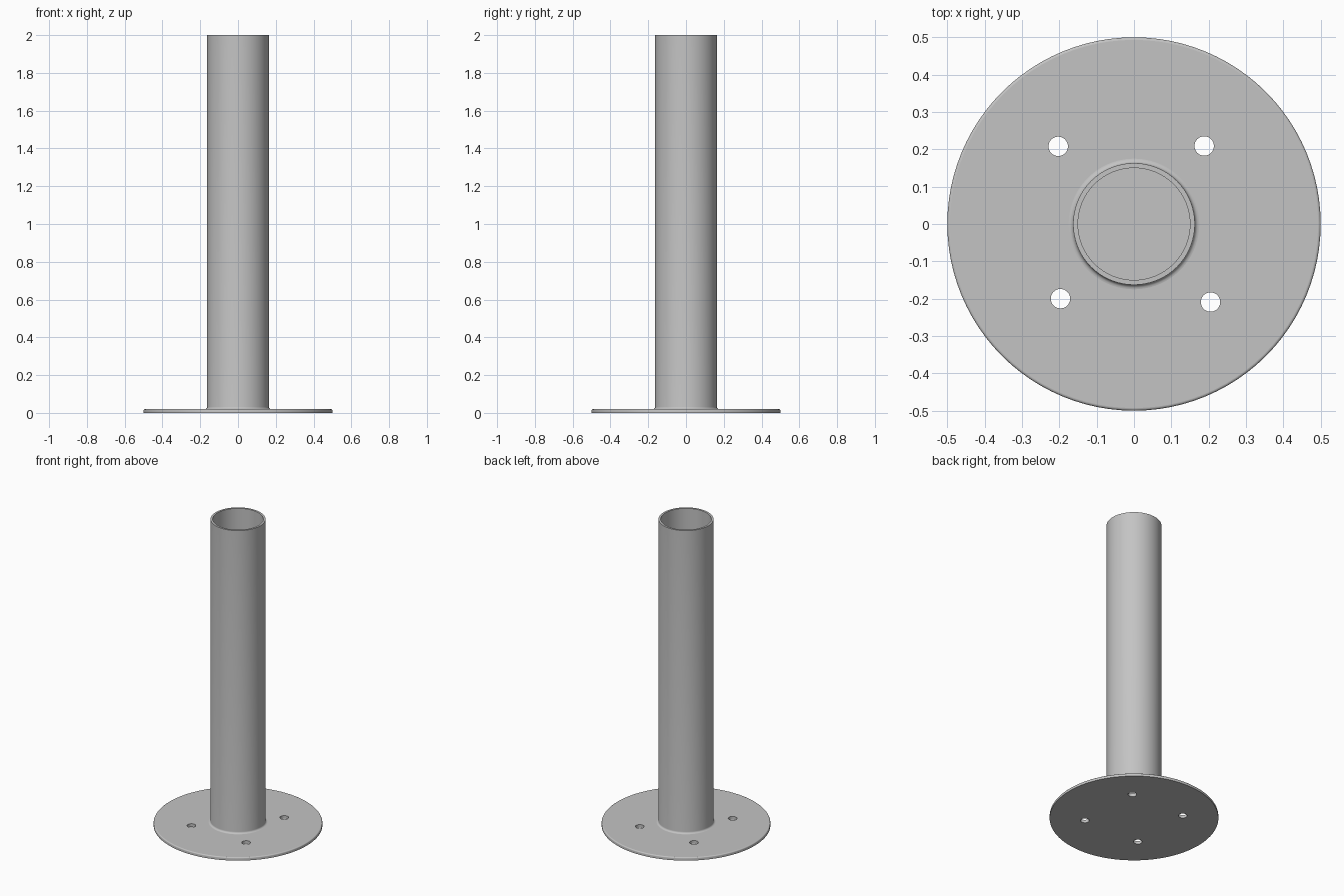
import bpy, bmesh, math

if "Cube" in bpy.data.objects:
    bpy.data.objects.remove(bpy.data.objects["Cube"])

SEGMENTS = 96
PLATE_R, PLATE_H, EDGE_R = 0.5, 0.02, 0.007
PIPE_R, BORE_R, PIPE_TOP, FILLET = 0.163, 0.15, 2.0, 0.012
HOLE_R = 0.026
HOLES = [(-0.203, 0.208), (0.188, 0.209), (-0.197, -0.2), (0.205, -0.209)]

steel = bpy.data.materials.new("grey steel")
steel.diffuse_color = (0.55, 0.55, 0.55, 1)
steel.use_nodes = True
steel.node_tree.nodes["Principled BSDF"].inputs["Base Color"].default_value = steel.diffuse_color


def arc(cx, cz, r, start, end, steps=5):
    """Points along a circular arc in the profile plane, angles in degrees."""
    pts = []
    for i in range(steps + 1):
        a = math.radians(start + (end - start) * i / steps)
        pts.append((cx + r * math.cos(a), cz + r * math.sin(a)))
    return pts


def add_object(name, bm):
    mesh = bpy.data.meshes.new(name)
    bm.to_mesh(mesh)
    bm.free()
    mesh.materials.append(steel)
    obj = bpy.data.objects.new(name, mesh)
    bpy.context.collection.objects.link(obj)
    return obj


# Round base plate welded to an open-topped pipe, as one turned profile
profile = [(0, 0), (PLATE_R, 0)]
profile += arc(PLATE_R - EDGE_R, PLATE_H - EDGE_R, EDGE_R, 0, 90)
profile += arc(PIPE_R + FILLET, PLATE_H + FILLET, FILLET, 270, 180)
profile += [(PIPE_R, PIPE_TOP), (BORE_R, PIPE_TOP), (BORE_R, PLATE_H), (0, PLATE_H)]

bm = bmesh.new()
verts = [bm.verts.new((r, 0, z)) for r, z in profile]
edges = [bm.edges.new(pair) for pair in zip(verts, verts[1:])]
bmesh.ops.spin(bm, geom=verts + edges, cent=(0, 0, 0), axis=(0, 0, 1),
               angle=math.tau, steps=SEGMENTS, use_duplicate=False)
bmesh.ops.remove_doubles(bm, verts=bm.verts[:], dist=1e-5)
bmesh.ops.recalc_face_normals(bm, faces=bm.faces[:])
post = add_object("flanged_post", bm)

# Bolt holes drilled through the plate
bm = bmesh.new()
for x, y in HOLES:
    made = bmesh.ops.create_cone(bm, cap_ends=True, segments=32,
                                 radius1=HOLE_R, radius2=HOLE_R, depth=0.1)
    bmesh.ops.translate(bm, verts=made["verts"], vec=(x, y, 0.01))
cutter = add_object("bolt_hole_cutter", bm)
cutter.hide_render = True

drill = post.modifiers.new("bolt holes", 'BOOLEAN')
drill.operation = 'DIFFERENCE'
drill.solver = 'EXACT'
drill.object = cutter
bpy.context.view_layer.objects.active = post
post.select_set(True)
bpy.ops.object.modifier_apply(modifier=drill.name)
bpy.data.objects.remove(cutter, do_unlink=True)

# Smooth round walls, flat horizontal faces
bpy.ops.object.shade_smooth_by_angle(angle=math.radians(30))
for face in post.data.polygons:
    if abs(face.normal.z) > 0.999:
        face.use_smooth = False
